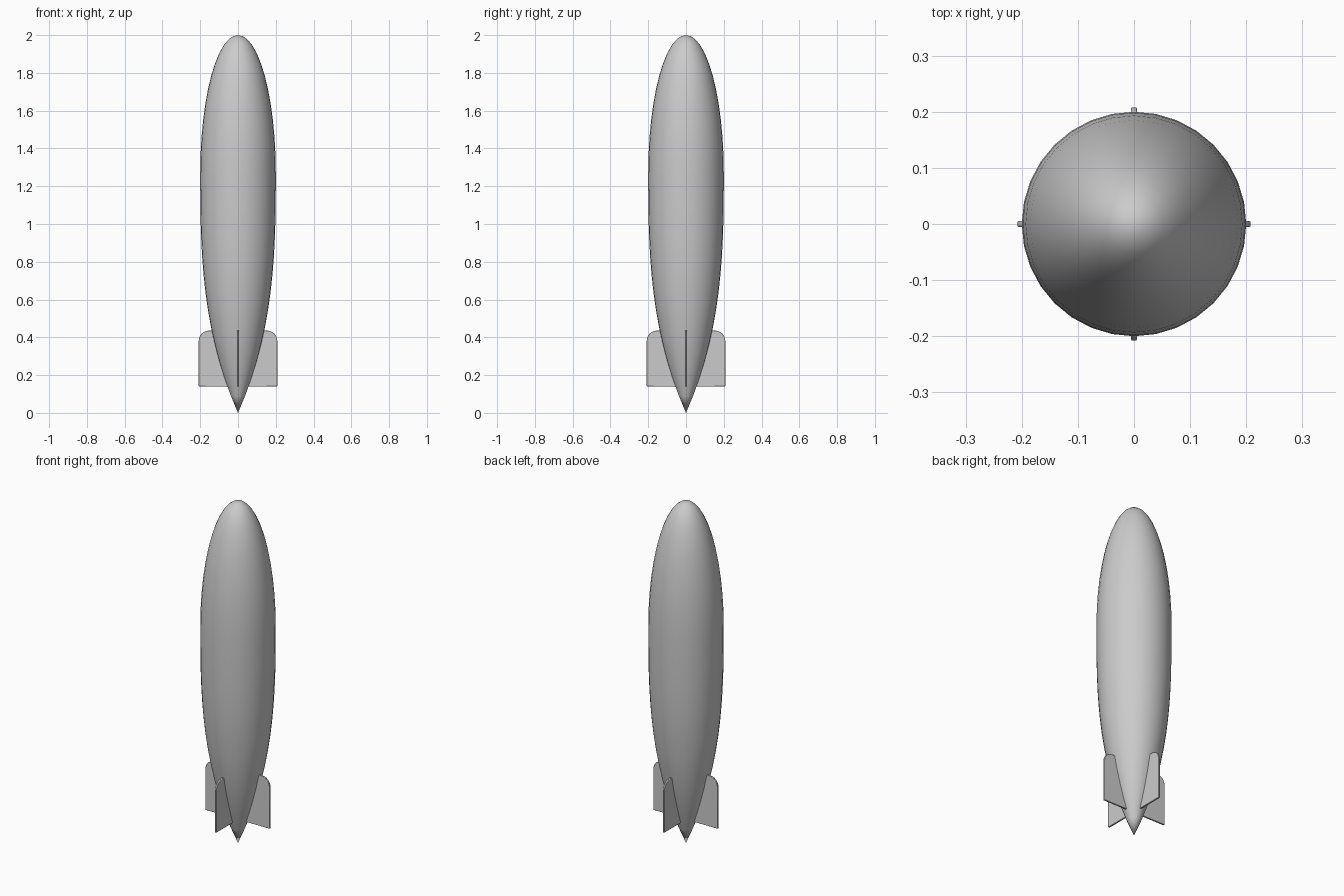
import bpy, bmesh, math
from mathutils import Matrix

if "Cube" in bpy.data.objects:
    bpy.data.objects.remove(bpy.data.objects["Cube"])

R, Z_MAX, TOP, SIDES = 0.2, 1.27, 2.0, 32


def hull_radius(z):
    if z > Z_MAX:
        return R * math.sqrt(max(0, 1 - ((z - Z_MAX) / (TOP - Z_MAX)) ** 2))
    return R * (1 - ((Z_MAX - z) / Z_MAX) ** 2.83)


def finish(bm, name, angle):
    bmesh.ops.recalc_face_normals(bm, faces=bm.faces)
    mesh = bpy.data.meshes.new(name)
    bm.to_mesh(mesh)
    bm.free()
    ob = bpy.data.objects.new(name, mesh)
    bpy.context.collection.objects.link(ob)
    bpy.ops.object.select_all(action='DESELECT')
    ob.select_set(True)
    bpy.context.view_layer.objects.active = ob
    bpy.ops.object.shade_smooth_by_angle(angle=math.radians(angle))
    return ob


# Hull: teardrop profile spun round the z axis
n_tail, n_nose = 14, 12
levels = [Z_MAX * i / n_tail for i in range(n_tail)]
levels += [Z_MAX + (TOP - Z_MAX) * math.sin(math.pi / 2 * i / n_nose)
           for i in range(n_nose + 1)]
bm = bmesh.new()
profile = [bm.verts.new((hull_radius(z), 0, z)) for z in levels]
edges = [bm.edges.new(pair) for pair in zip(profile, profile[1:])]
bmesh.ops.spin(bm, geom=profile + edges, cent=(0, 0, 0), axis=(0, 0, 1),
               angle=math.tau, steps=SIDES)
bmesh.ops.remove_doubles(bm, verts=bm.verts, dist=0.0005)
finish(bm, "hull", 60)


# Tail fins: thin plates with a rounded upper outer corner
def fin(name, angle):
    low, high, outer, corner, thick = 0.14, 0.436, 0.208, 0.055, 0.01
    outline = [(outer, low)]
    for i in range(7):
        a = math.pi / 2 * i / 6
        outline.append((outer - corner + corner * math.cos(a),
                        high - corner + corner * math.sin(a)))
    # inner edge tucked just inside the hull
    for i in range(6):
        z = high + (low - high) * i / 5
        outline.append((hull_radius(z) - 0.01, z))
    bm = bmesh.new()
    face = bm.faces.new([bm.verts.new((x, -thick / 2, z)) for x, z in outline])
    ext = bmesh.ops.extrude_face_region(bm, geom=[face])
    verts = [g for g in ext["geom"] if isinstance(g, bmesh.types.BMVert)]
    bmesh.ops.translate(bm, verts=verts, vec=(0, thick, 0))
    bm.transform(Matrix.Rotation(angle, 4, 'Z'))
    ob = finish(bm, name, 30)
    bevel = ob.modifiers.new("soft_edges", 'BEVEL')
    bevel.width, bevel.segments = 0.002, 2
    bevel.limit_method = 'ANGLE'
    bevel.angle_limit = math.radians(40)


for k, side in enumerate(("right", "back", "left", "front")):
    fin("fin_" + side, k * math.pi / 2)
